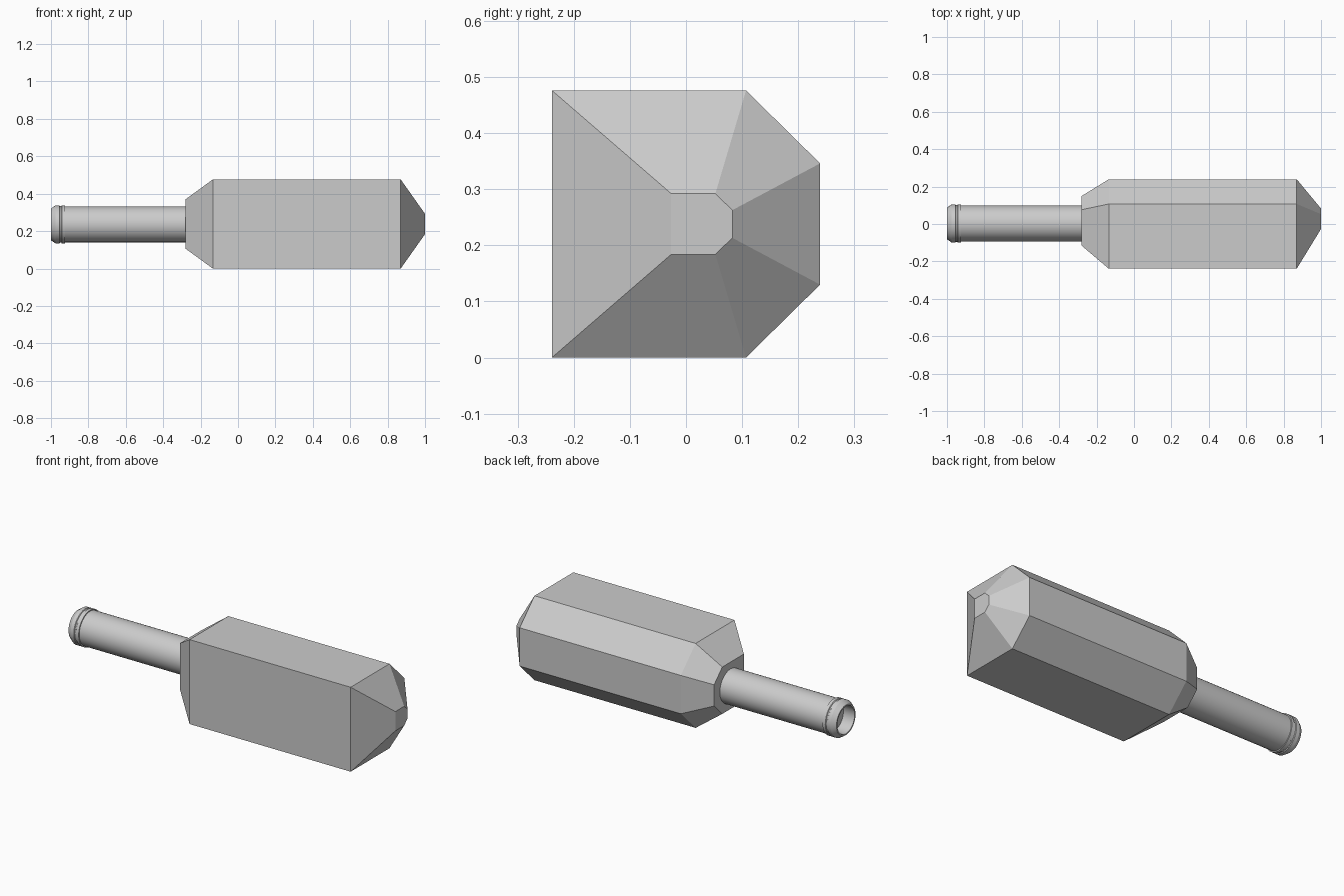
import bpy, bmesh, math
from mathutils import Vector

if "Cube" in bpy.data.objects:
    bpy.data.objects.remove(bpy.data.objects["Cube"], do_unlink=True)

grey = bpy.data.materials.new("plain_grey")
grey.use_nodes = True
colour = (0.6, 0.6, 0.6, 1)
grey.diffuse_color = colour
grey.node_tree.nodes["Principled BSDF"].inputs["Base Color"].default_value = colour


def loft(name, rings, cap=True, loop=False):
    """Skin a list of point rings, closing the ends or joining last to first."""
    bm = bmesh.new()
    rows = [[bm.verts.new(p) for p in ring] for ring in rings]
    pairs = list(zip(rows, rows[1:]))
    for a, b in pairs:
        for i in range(len(a)):
            j = (i + 1) % len(a)
            bm.faces.new((a[i], a[j], b[j], b[i]))
    if cap:
        bm.faces.new(rows[0])
        bm.faces.new(rows[-1])
    bmesh.ops.recalc_face_normals(bm, faces=bm.faces)
    mesh = bpy.data.meshes.new(name)
    bm.to_mesh(mesh)
    bm.free()
    obj = bpy.data.objects.new(name, mesh)
    bpy.context.collection.objects.link(obj)
    mesh.materials.append(grey)
    return obj


# Body: six-sided section, tapering at both ends
MID = 0.238
section = [(-0.239, -0.238), (0.107, -0.238), (0.239, -0.108),
           (0.239, 0.108), (0.107, 0.238), (-0.239, 0.238)]


def body_ring(x, scale, shift):
    return [(x, y * scale + shift, z * scale + MID) for y, z in section]


loft("body", [body_ring(-0.28, 0.555, 0.017), body_ring(-0.135, 1, 0),
              body_ring(0.87, 1, 0), body_ring(1, 0.228, 0.028)])

# Handle: turned profile with a collar and a hollow end
profile = [(-0.26, 0.096), (-0.925, 0.096), (-0.925, 0.102), (-0.942, 0.102),
           (-0.945, 0.098), (-0.952, 0.098), (-0.955, 0.102), (-0.975, 0.102),
           (-1, 0.085), (-1, 0.077), (-0.93, 0.077)]
SIDES = 32


def round_ring(x, r):
    return [(x, 0.003 + r * math.cos(math.tau * i / SIDES),
             0.236 + r * math.sin(math.tau * i / SIDES)) for i in range(SIDES)]


handle = loft("handle", [round_ring(x, r) for x, r in profile])
bpy.ops.object.select_all(action="DESELECT")
handle.select_set(True)
bpy.context.view_layer.objects.active = handle
bpy.ops.object.shade_smooth_by_angle(angle=math.radians(30))
